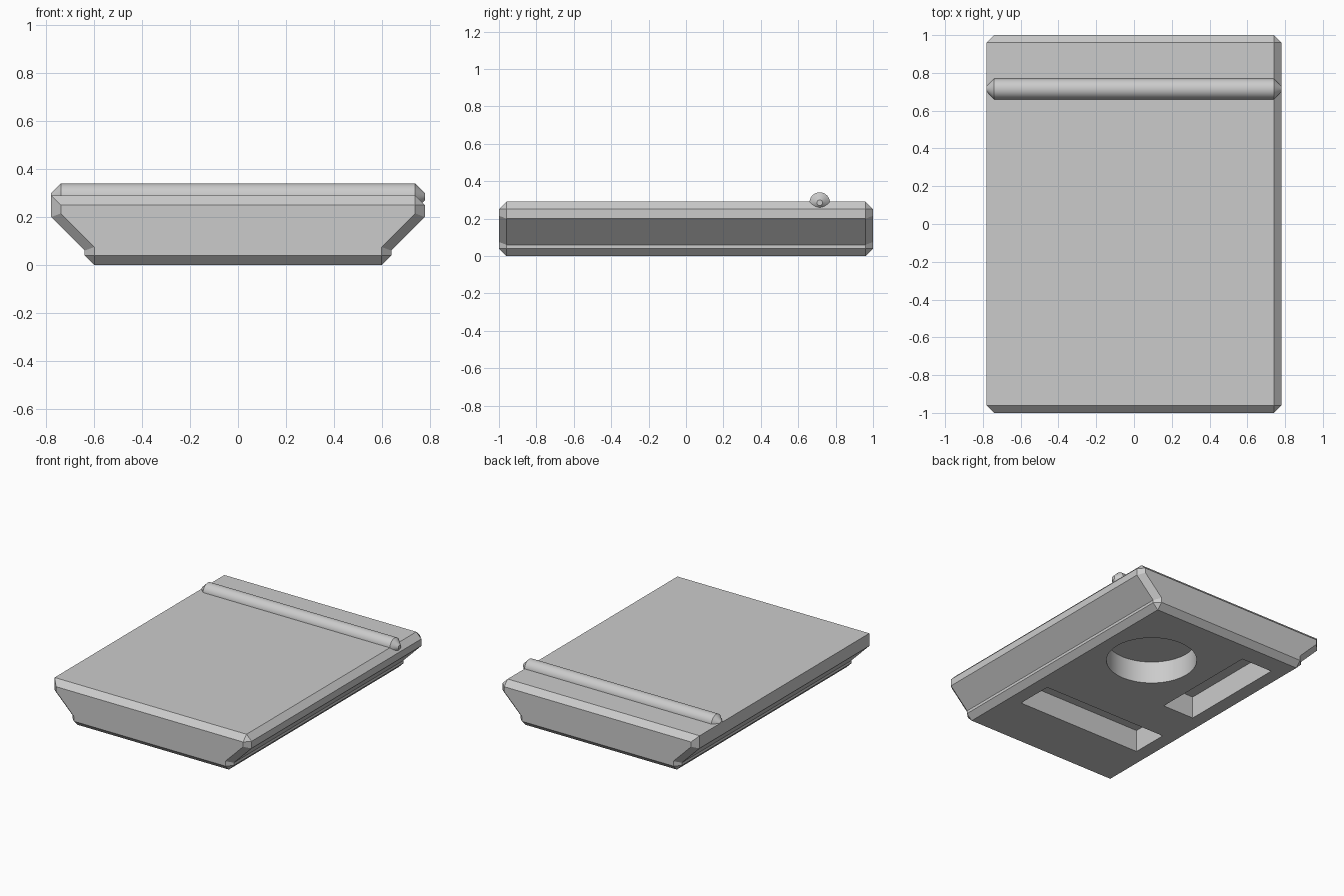
import bpy
import bmesh
from math import pi
from mathutils import Matrix, Vector

if "Cube" in bpy.data.objects:
    bpy.data.objects.remove(bpy.data.objects["Cube"], do_unlink=True)

grey = bpy.data.materials.new("plain grey")
grey.use_nodes = True
grey.diffuse_color = (0.6, 0.6, 0.6, 1)
grey.node_tree.nodes["Principled BSDF"].inputs["Base Color"].default_value = (0.6, 0.6, 0.6, 1)


def finish(name, bm):
    bmesh.ops.recalc_face_normals(bm, faces=bm.faces)
    mesh = bpy.data.meshes.new(name)
    bm.to_mesh(mesh)
    bm.free()
    mesh.materials.append(grey)
    obj = bpy.data.objects.new(name, mesh)
    bpy.context.collection.objects.link(obj)
    return obj


def activate(obj):
    bpy.ops.object.select_all(action="DESELECT")
    obj.select_set(True)
    bpy.context.view_layer.objects.active = obj


# Tray profile: each full-width point with its inset partner on the end face
side = [((0.6, 0), (0.6, 0.04)), ((0.64, 0.04), (0.6, 0.04)),
        ((0.64, 0.06), (0.6, 0.075)), ((0.78, 0.2), (0.74, 0.215))]
right = side + [((0.78, 0.25), (0.74, 0.25)), ((0.74, 0.29), (0.74, 0.25))]
left = side + [((0.78, 0.29), (0.74, 0.25))]
mirrored = [((-o[0], o[1]), (-e[0], e[1])) for o, e in reversed(left)]
profile = right + mirrored

# Tray body with chamfered ends
bm = bmesh.new()
outer_rings = []
for s in (-1, 1):
    outer = [bm.verts.new((o[0], s * 0.96, o[1])) for o, e in profile]
    ends = {}
    for o, e in profile:
        if e not in ends:
            ends[e] = bm.verts.new((e[0], s, e[1]))
    inner = [ends[e] for o, e in profile]
    bm.faces.new(list(ends.values()))
    for i in range(len(outer)):
        j = (i + 1) % len(outer)
        loop = [outer[i], outer[j], inner[j]]
        if inner[i] != inner[j]:
            loop.append(inner[i])
        bm.faces.new(loop)
    outer_rings.append(outer)
front, back = outer_rings
for i in range(len(front)):
    j = (i + 1) % len(front)
    bm.faces.new((front[i], front[j], back[j], back[i]))
body = finish("tray_body", bm)


# Plain pockets sunk into the underside
def slot(x0, x1, y0, y1):
    bm = bmesh.new()
    bmesh.ops.create_cube(bm, size=1)
    bmesh.ops.scale(bm, vec=(x1 - x0, y1 - y0, 0.32), verts=bm.verts)
    bmesh.ops.translate(bm, vec=((x0 + x1) / 2, (y0 + y1) / 2, 0), verts=bm.verts)
    return finish("slot_cutter", bm)


def round_pocket(x, y, radius):
    bm = bmesh.new()
    bmesh.ops.create_cone(bm, cap_ends=True, segments=40, radius1=radius, radius2=radius,
                          depth=0.32, matrix=Matrix.Translation((x, y, 0)))
    return finish("round_cutter", bm)


for cutter in (slot(-0.5, 0.5, -0.57, -0.3), slot(-0.5, -0.25, 0.01, 0.82),
               round_pocket(0.2, 0.42, 0.3)):
    cutter.hide_render = True
    cut = body.modifiers.new("pocket", "BOOLEAN")
    cut.operation = "DIFFERENCE"
    cut.solver = "EXACT"
    cut.object = cutter
    activate(body)
    bpy.ops.object.modifier_apply(modifier=cut.name)
    bpy.data.objects.remove(cutter, do_unlink=True)
activate(body)
bpy.ops.object.shade_smooth_by_angle(angle=pi / 9)

# Round cross rod with chamfered tips
bm = bmesh.new()
stations = [(-0.78, 0.015), (-0.74, 0.055), (0.74, 0.055), (0.78, 0.015)]
rings = []
for x, r in stations:
    ring = []
    for k in range(40):
        v = Matrix.Rotation(2 * pi * k / 40, 3, "X") @ Vector((0, r, 0))
        ring.append(bm.verts.new(v + Vector((x, 0.715, 0.285))))
    rings.append(ring)
for a, b in zip(rings, rings[1:]):
    for k in range(40):
        n = (k + 1) % 40
        bm.faces.new((a[k], a[n], b[n], b[k]))
bm.faces.new(rings[0])
bm.faces.new(rings[-1])
rod = finish("cross_rod", bm)
activate(rod)
bpy.ops.object.shade_smooth_by_angle(angle=pi / 6)
